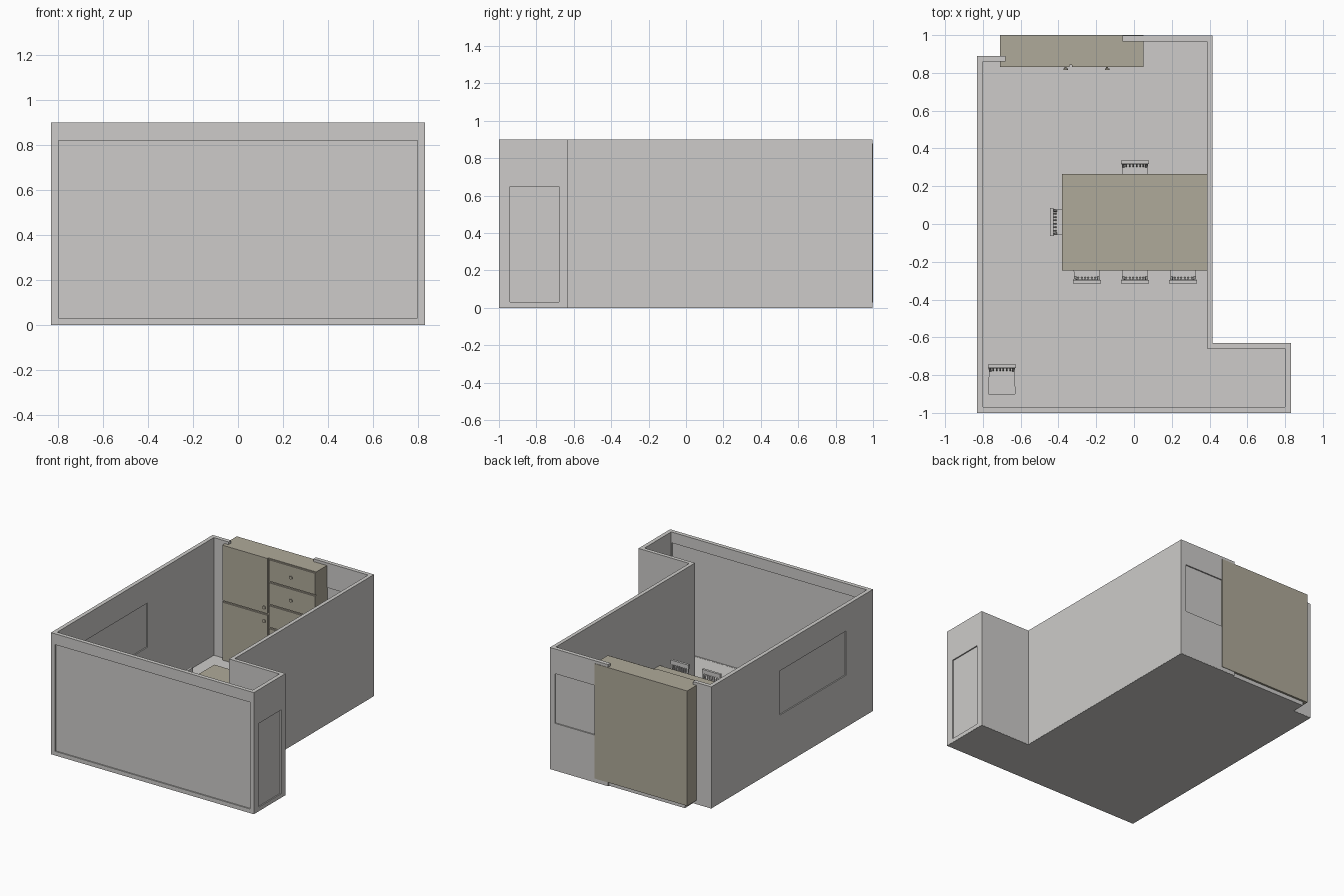
import bpy, bmesh, math
from mathutils import Vector, Matrix

if "Cube" in bpy.data.objects:
    bpy.data.objects.remove(bpy.data.objects["Cube"])


def material(name, rgb):
    m = bpy.data.materials.new(name)
    m.diffuse_color = (*rgb, 1)
    m.use_nodes = True
    m.node_tree.nodes["Principled BSDF"].inputs["Base Color"].default_value = m.diffuse_color
    return m


GREY = material("warm grey", (0.61, 0.60, 0.585))
WOOD = material("khaki wood", (0.43, 0.40, 0.32))


def finish(name, bm, mat):
    bmesh.ops.recalc_face_normals(bm, faces=bm.faces)
    me = bpy.data.meshes.new(name)
    bm.to_mesh(me)
    bm.free()
    ob = bpy.data.objects.new(name, me)
    bpy.context.collection.objects.link(ob)
    me.materials.append(mat)
    return ob


def add_box(bm, x, y, z):
    """Box from three (min, max) ranges."""
    c = [(a + b) / 2 for a, b in (x, y, z)]
    s = [b - a for a, b in (x, y, z)]
    bmesh.ops.create_cube(bm, size=1, matrix=Matrix.Translation(c) @ Matrix.Diagonal((*s, 1)))


def add_beam(bm, p, q, sx, sy):
    """Leaning bar with level ends between two points."""
    ends = []
    for c in (p, q):
        ends.append([bm.verts.new(Vector(c) + Vector((a * sx / 2, b * sy / 2, 0)))
                     for a, b in ((-1, -1), (1, -1), (1, 1), (-1, 1))])
    lo, hi = ends
    bm.faces.new(lo[::-1])
    bm.faces.new(hi)
    for i in range(4):
        j = (i + 1) % 4
        bm.faces.new((lo[i], lo[j], hi[j], hi[i]))


def add_prism(bm, pts, z0, z1):
    face = bm.faces.new([bm.verts.new((x, y, z0)) for x, y in pts])
    ext = bmesh.ops.extrude_face_region(bm, geom=[face])
    bmesh.ops.translate(bm, vec=(0, 0, z1 - z0),
                        verts=[v for v in ext["geom"] if isinstance(v, bmesh.types.BMVert)])


def box(name, x, y, z, mat):
    bm = bmesh.new()
    add_box(bm, x, y, z)
    return finish(name, bm, mat)


def prism(name, pts, z0, z1, mat):
    bm = bmesh.new()
    add_prism(bm, pts, z0, z1)
    return finish(name, bm, mat)


# Floor slab, open behind the cabinet
prism("floor", [(-0.829, -0.999), (0.829, -0.999), (0.829, -0.631), (0.414, -0.631),
                (0.414, 0.996), (-0.06, 0.996), (-0.06, 0.985), (-0.68, 0.985),
                (-0.68, 0.889), (-0.829, 0.889)], 0, 0.03, GREY)

# Walls: one L-shaped ribbon with a gap for the cabinet
walls = prism("walls", [(-0.68, 0.89), (-0.83, 0.89), (-0.83, -1), (0.83, -1), (0.83, -0.63),
                        (0.415, -0.63), (0.415, 0.997), (-0.06, 0.997), (-0.06, 0.967),
                        (0.387, 0.967), (0.387, -0.658), (0.8, -0.658), (0.8, -0.97),
                        (-0.8, -0.97), (-0.8, 0.86), (-0.68, 0.86)], 0.001, 0.9, GREY)

# Openings: name, wall axis (0 = x, 1 = y), wall centre, range along wall, height range
openings = [
    ("front_glazing", 1, -0.985, (-0.797, 0.797), (0.031, 0.82)),
    ("side_door", 0, 0.815, (-0.94, -0.68), (0.031, 0.65)),
    ("left_window", 0, -0.815, (-0.685, 0.085), (0.385, 0.712)),
    ("back_window", 1, 0.982, (0.0, 0.374), (0.35, 0.717)),
]
for name, axis, c, along, height in openings:
    def ranges(half):
        t = (c - half, c + half)
        return (t, along) if axis == 0 else (along, t)
    cutter = box(name + "_cutter", *ranges(0.025), height, GREY)
    cutter.hide_render = True
    cutter.display_type = 'WIRE'
    mod = walls.modifiers.new(name, 'BOOLEAN')
    mod.operation, mod.solver, mod.object = 'DIFFERENCE', 'EXACT', cutter
    box(name + "_pane", *ranges(0.006), height, GREY)

# Cabinet body with doors on the left and drawers on the right
X0, XM, X1, Z0, Z1, FRONT = -0.71, -0.335, 0.05, 0.03, 0.88, 0.83
box("cabinet_body", (X0, X1), (FRONT + 0.012, 1.0), (Z0, Z1), WOOD)
GAP = 0.006
fronts = [("door", X0, XM, 0.03, 0.465), ("door", X0, XM, 0.465, Z1)]
fronts += [("drawer", XM, X1, Z0 + i * 0.17, Z0 + (i + 1) * 0.17) for i in range(5)]
for kind, xa, xb, za, zb in fronts:
    l = xa if xa == X0 else xa + GAP
    r = xb if xb == X1 else xb - GAP
    b = za if za == Z0 else za + GAP
    t = zb if zb == Z1 else zb - GAP
    box("cabinet_" + kind, (l, r), (FRONT, FRONT + 0.013), (b, t), WOOD)


def knob(x, z):
    bm = bmesh.new()
    for r, y0, y1 in ((0.005, 0.822, 0.832), (0.012, 0.816, 0.823)):
        m = Matrix.Translation((x, (y0 + y1) / 2, z)) @ Matrix.Rotation(math.pi / 2, 4, 'X')
        bmesh.ops.create_cone(bm, cap_ends=True, segments=16, radius1=r, radius2=r,
                              depth=y1 - y0, matrix=m)
    finish("cabinet_knob", bm, WOOD)


for z in (0.415, 0.515):
    knob(-0.362, z)
for i in range(5):
    knob(-0.142, Z0 + (i + 0.5) * 0.17)

# Table against the right wall
TX, TY = (-0.38, 0.387), (-0.245, 0.265)
box("table_top", TX, TY, (0.275, 0.30), WOOD)
for x in (TX[0] + 0.01, TX[1] - 0.045):
    for y in (TY[0] + 0.01, TY[1] - 0.045):
        box("table_leg", (x, x + 0.035), (y, y + 0.035), (0.03, 0.276), WOOD)

# Chair mesh: faces -y, stands at z = 0
bm = bmesh.new()
add_prism(bm, [(-0.066, -0.08), (0.066, -0.08), (0.073, -0.073), (0.067, 0.06),
               (-0.067, 0.06), (-0.073, -0.073)], 0.148, 0.162)
for s in (-1, 1):
    add_beam(bm, (s * 0.062, -0.068, 0), (s * 0.06, -0.064, 0.15), 0.013, 0.013)  # front leg
    add_beam(bm, (s * 0.06, 0.056, 0), (s * 0.058, 0.048, 0.15), 0.013, 0.013)    # back leg
    add_beam(bm, (s * 0.06, 0.048, 0.155), (s * 0.065, 0.07, 0.29), 0.012, 0.012)  # back post
    add_beam(bm, (s * 0.06, -0.065, 0.06), (s * 0.06, -0.064, 0.07), 0.008, 0.008)
    add_box(bm, (s * 0.061 - 0.004, s * 0.061 + 0.004), (-0.066, 0.052), (0.06, 0.07))
for i in range(6):
    x = -0.045 + i * 0.018
    add_beam(bm, (x, 0.048, 0.155), (x, 0.068, 0.285), 0.008, 0.007)               # spindle
add_box(bm, (-0.074, 0.074), (0.062, 0.08), (0.275, 0.305))                        # top rail
first = finish("chair", bm, GREY)

# Five chairs at the table and in the corner: x, y, turn in degrees
places = [(-0.70, -0.825, 0), (0.005, 0.255, 0), (-0.365, 0.01, 90),
          (-0.25, -0.235, 180), (0.005, -0.235, 180), (0.26, -0.235, 180)]
for i, (x, y, a) in enumerate(places):
    ob = first
    if i:
        ob = bpy.data.objects.new("chair", first.data)
        bpy.context.collection.objects.link(ob)
    ob.location = (x, y, 0.03)
    ob.rotation_euler.z = math.radians(a)
